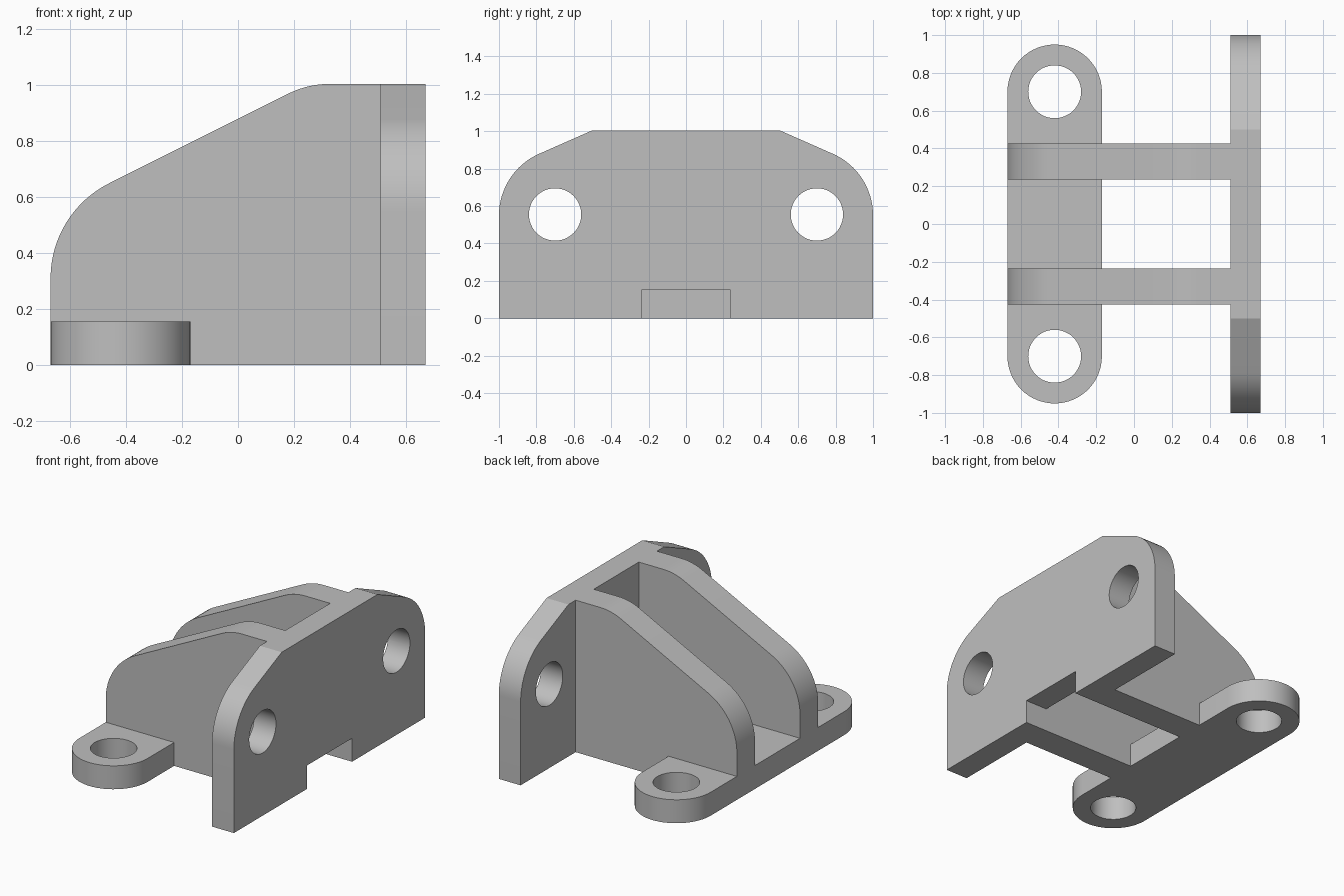
import bpy
import bmesh
from math import sin, cos, radians
from mathutils import Vector

if "Cube" in bpy.data.objects:
    bpy.data.objects.remove(bpy.data.objects["Cube"], do_unlink=True)

grey = bpy.data.materials.new("plain grey")
grey.use_nodes = True
grey.diffuse_color = (0.52, 0.52, 0.52, 1)
grey.node_tree.nodes["Principled BSDF"].inputs["Base Color"].default_value = grey.diffuse_color


def arc(cx, cy, r, start, end, steps=16):
    """Points on a circular arc, angles in degrees."""
    angles = [radians(start + (end - start) * i / steps) for i in range(steps + 1)]
    return [(cx + r * cos(a), cy + r * sin(a)) for a in angles]


def extrude(name, profile, axis, low, high):
    """Solid made by sweeping a flat profile along one axis."""
    def place(u, v, w):
        return Vector({"X": (w, u, v), "Y": (u, w, v), "Z": (u, v, w)}[axis])
    bm = bmesh.new()
    face = bm.faces.new([bm.verts.new(place(u, v, low)) for u, v in profile])
    swept = bmesh.ops.extrude_face_region(bm, geom=[face])["geom"]
    moved = [g for g in swept if isinstance(g, bmesh.types.BMVert)]
    bmesh.ops.translate(bm, verts=moved, vec=place(0, 0, high - low))
    bmesh.ops.recalc_face_normals(bm, faces=bm.faces[:])
    mesh = bpy.data.meshes.new(name)
    bm.to_mesh(mesh)
    bm.free()
    mesh.materials.append(grey)
    obj = bpy.data.objects.new(name, mesh)
    bpy.context.collection.objects.link(obj)
    return obj


def combine(target, other, operation):
    """Fuse or cut with another solid, then discard that solid."""
    mod = target.modifiers.new(operation.lower(), "BOOLEAN")
    mod.operation = operation
    mod.solver = "EXACT"
    mod.object = other
    bpy.context.view_layer.objects.active = target
    bpy.ops.object.modifier_apply(modifier=mod.name)
    bpy.data.objects.remove(other, do_unlink=True)


HEIGHT, FOOT_TOP, HOLE = 1.005, 0.155, 0.14
BACK, FACE, OUTER = -0.67, 0.51, 0.67
RIB_IN, RIB_OUT = 0.235, 0.425

# Upright plate: clipped, rounded shoulders and a notch below
half = [(RIB_IN, FOOT_TOP), (RIB_IN, 0), (1, 0)] + arc(0.64, 0.55, 0.36, 0, 66) + [(0.5, HEIGHT)]
outline = half + [(-y, z) for y, z in reversed(half)]
bracket = extrude("bracket", outline, "X", FACE, OUTER)

# Foot: long slot-shaped pad
pad = arc(-0.42, 0.7, 0.25, 0, 180, 32) + arc(-0.42, -0.7, 0.25, 180, 360, 32)
combine(bracket, extrude("foot", pad, "Z", 0, FOOT_TOP), "UNION")

# Two sloping ribs joining foot and plate
rib = [(FACE, 0), (BACK, 0)] + arc(-0.29, 0.31, 0.38, 180, 116.5)
rib += arc(0.33, 0.665, 0.34, 116.5, 90, 8) + [(FACE, HEIGHT)]
for name, low, high in (("front_rib", -RIB_OUT, -RIB_IN), ("rear_rib", RIB_IN, RIB_OUT)):
    combine(bracket, extrude(name, rib, "Y", low, high), "UNION")

# Bolt holes through the plate and the foot
for y in (-0.7, 0.7):
    circle = arc(y, 0.555, HOLE, 0, 360, 48)[:-1]
    combine(bracket, extrude("plate_hole", circle, "X", FACE - 0.1, OUTER + 0.1), "DIFFERENCE")
    circle = arc(-0.42, y, HOLE, 0, 360, 48)[:-1]
    combine(bracket, extrude("foot_hole", circle, "Z", -0.1, FOOT_TOP + 0.1), "DIFFERENCE")

# Smooth the curved walls, keep the corners crisp
bpy.ops.object.select_all(action="DESELECT")
bracket.select_set(True)
bpy.context.view_layer.objects.active = bracket
bpy.ops.object.shade_smooth_by_angle(angle=radians(20))
